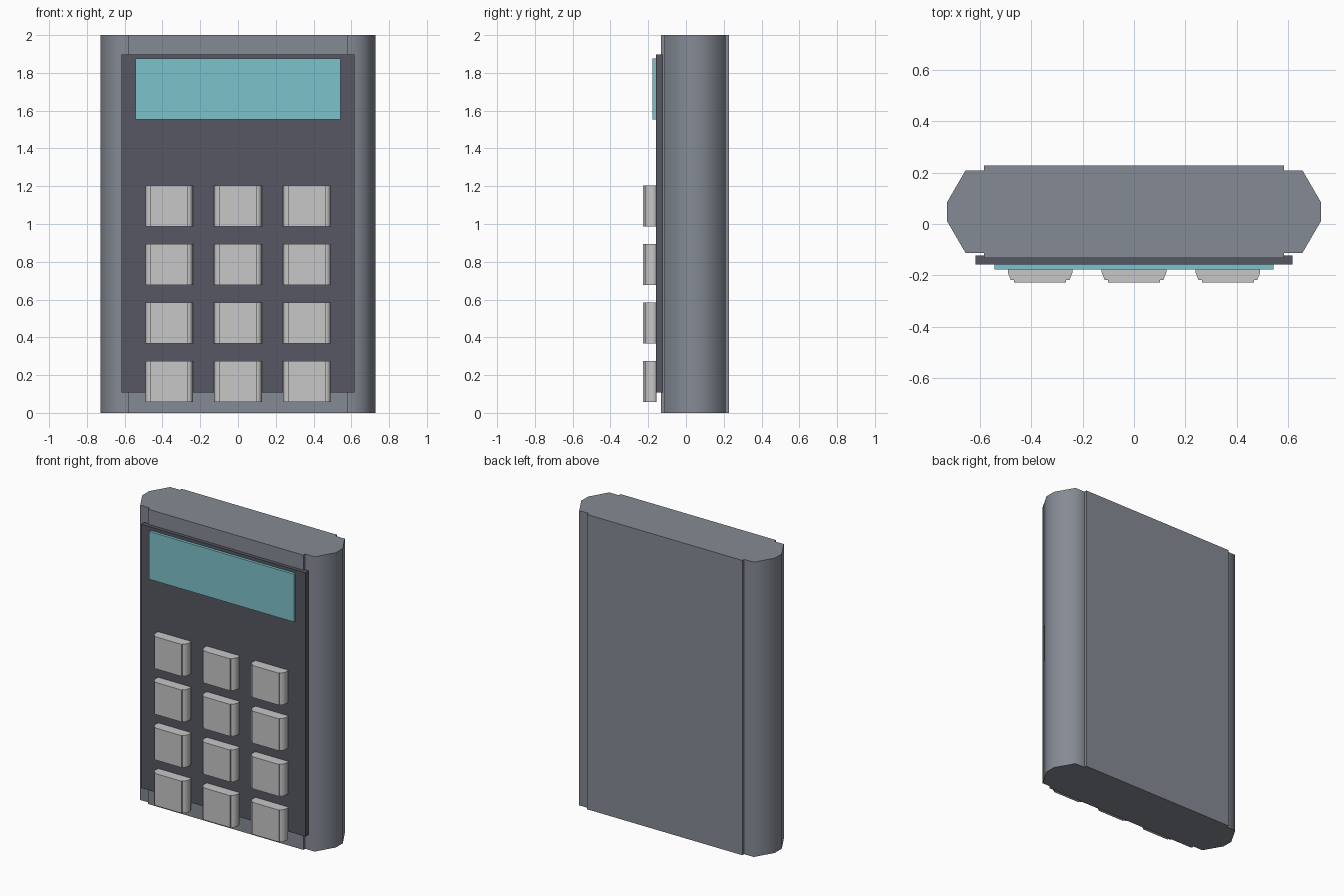
import bpy
import bmesh
from math import radians

if "Cube" in bpy.data.objects:
    bpy.data.objects.remove(bpy.data.objects["Cube"], do_unlink=True)


def material(name, rgb):
    mat = bpy.data.materials.new(name)
    mat.use_nodes = True
    colour = (*rgb, 1)
    mat.diffuse_color = colour
    mat.node_tree.nodes["Principled BSDF"].inputs["Base Color"].default_value = colour
    return mat


def upright_prism(name, half_profile, z_low, z_high, mat, x=0):
    """Mirror a front-to-back half outline in x and extrude it upward."""
    outline = half_profile + [(-px, py) for px, py in reversed(half_profile)]
    bm = bmesh.new()
    base = bm.faces.new([bm.verts.new((px, py, z_low)) for px, py in outline])
    top = bmesh.ops.extrude_face_region(bm, geom=[base])["geom"]
    verts = [v for v in top if isinstance(v, bmesh.types.BMVert)]
    bmesh.ops.translate(bm, verts=verts, vec=(0, 0, z_high - z_low))
    bmesh.ops.recalc_face_normals(bm, faces=bm.faces)
    mesh = bpy.data.meshes.new(name)
    bm.to_mesh(mesh)
    bm.free()
    mesh.materials.append(mat)
    obj = bpy.data.objects.new(name, mesh)
    obj.location.x = x
    bpy.context.collection.objects.link(obj)
    return obj


def smooth_sides(obj):
    bpy.ops.object.select_all(action="DESELECT")
    obj.select_set(True)
    bpy.context.view_layer.objects.active = obj
    bpy.ops.object.shade_smooth_by_angle(angle=radians(75))


def plate(name, half_width, y_front, y_back, z_low, z_high, mat):
    return upright_prism(name, [(half_width, y_front), (half_width, y_back)],
                         z_low, z_high, mat)


body_grey = material("body grey", (0.235, 0.256, 0.298))
panel_grey = material("dark panel grey", (0.092, 0.097, 0.122))
screen_teal = material("screen teal", (0.205, 0.54, 0.60))
key_grey = material("key light grey", (0.57, 0.57, 0.578))

# Case with rounded sides and a raised slab front and back
case_profile = [(0.583, -0.133), (0.583, -0.113), (0.655, -0.113), (0.727, 0.011),
                (0.727, 0.085), (0.655, 0.209), (0.583, 0.209), (0.583, 0.228)]
smooth_sides(upright_prism("case", case_profile, 0, 2, body_grey))

# Face panel and display
plate("face_panel", 0.617, -0.158, -0.123, 0.109, 1.898, panel_grey)
plate("display", 0.543, -0.177, -0.156, 1.552, 1.876, screen_teal)

# Keypad, three columns by four rows
key_profile = [(0.101, -0.228), (0.101, -0.218), (0.114, -0.218), (0.126, -0.188),
               (0.126, -0.17), (0.121, -0.157)]
for row in range(4):
    z = 0.058 + row * 0.3095
    for col in (-1, 0, 1):
        key = upright_prism(f"key_row{row + 1}_column{col + 2}", key_profile,
                            z, z + 0.217, key_grey, col * 0.365)
        smooth_sides(key)
